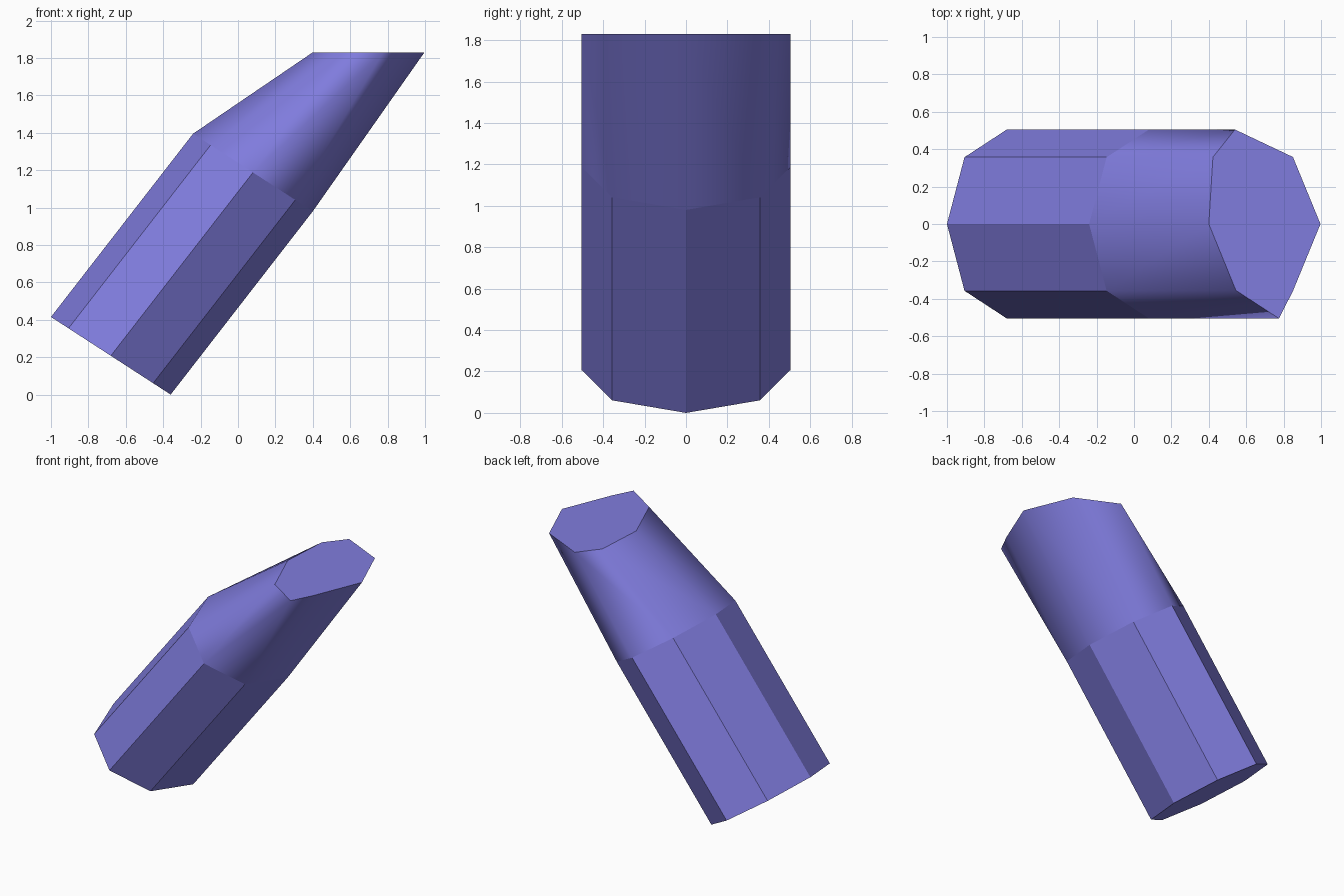
import bpy, bmesh, math

if "Cube" in bpy.data.objects:
    bpy.data.objects.remove(bpy.data.objects["Cube"])

SIDES = 8
HALF_WIDTH = 0.505

def tilted_ring(cx, cz):
    """Octagon lying square to the leaning axis, starting at its upper left corner."""
    ring = []
    for i in range(SIDES):
        a = i * math.tau / SIDES
        ring.append((cx - 0.32 * math.cos(a), HALF_WIDTH * math.sin(a), cz + 0.2075 * math.cos(a)))
    return ring

# Level rim at the top: x, y, same corner order as the tilted rings
TOP_Z = 1.83
RIM = [(0.40, 0), (0.422, 0.358), (0.54, 0.505), (0.85, 0.358),
       (0.997, 0), (0.85, -0.358), (0.775, -0.505), (0.545, -0.355)]

bm = bmesh.new()
rings = [tilted_ring(-0.68, 0.2075), tilted_ring(0.08, 1.1875), [(x, y, TOP_Z) for x, y in RIM]]
rings = [[bm.verts.new(p) for p in ring] for ring in rings]

# Flat-sided shaft below, smooth tapering head above
for level, smooth in ((0, False), (1, True)):
    low, high = rings[level], rings[level + 1]
    for i in range(SIDES):
        j = (i + 1) % SIDES
        bm.faces.new((low[i], low[j], high[j], high[i])).smooth = smooth

# End caps
bm.faces.new(rings[0])
bm.faces.new(rings[2])
bmesh.ops.recalc_face_normals(bm, faces=bm.faces)

mesh = bpy.data.meshes.new("leaning_crystal")
bm.to_mesh(mesh)
bm.free()

# Single violet colour
violet = bpy.data.materials.new("violet")
violet.diffuse_color = (0.216, 0.202, 0.73, 1)
violet.use_nodes = True
violet.node_tree.nodes["Principled BSDF"].inputs["Base Color"].default_value = violet.diffuse_color
mesh.materials.append(violet)

crystal = bpy.data.objects.new("leaning_crystal", mesh)
bpy.context.collection.objects.link(crystal)
